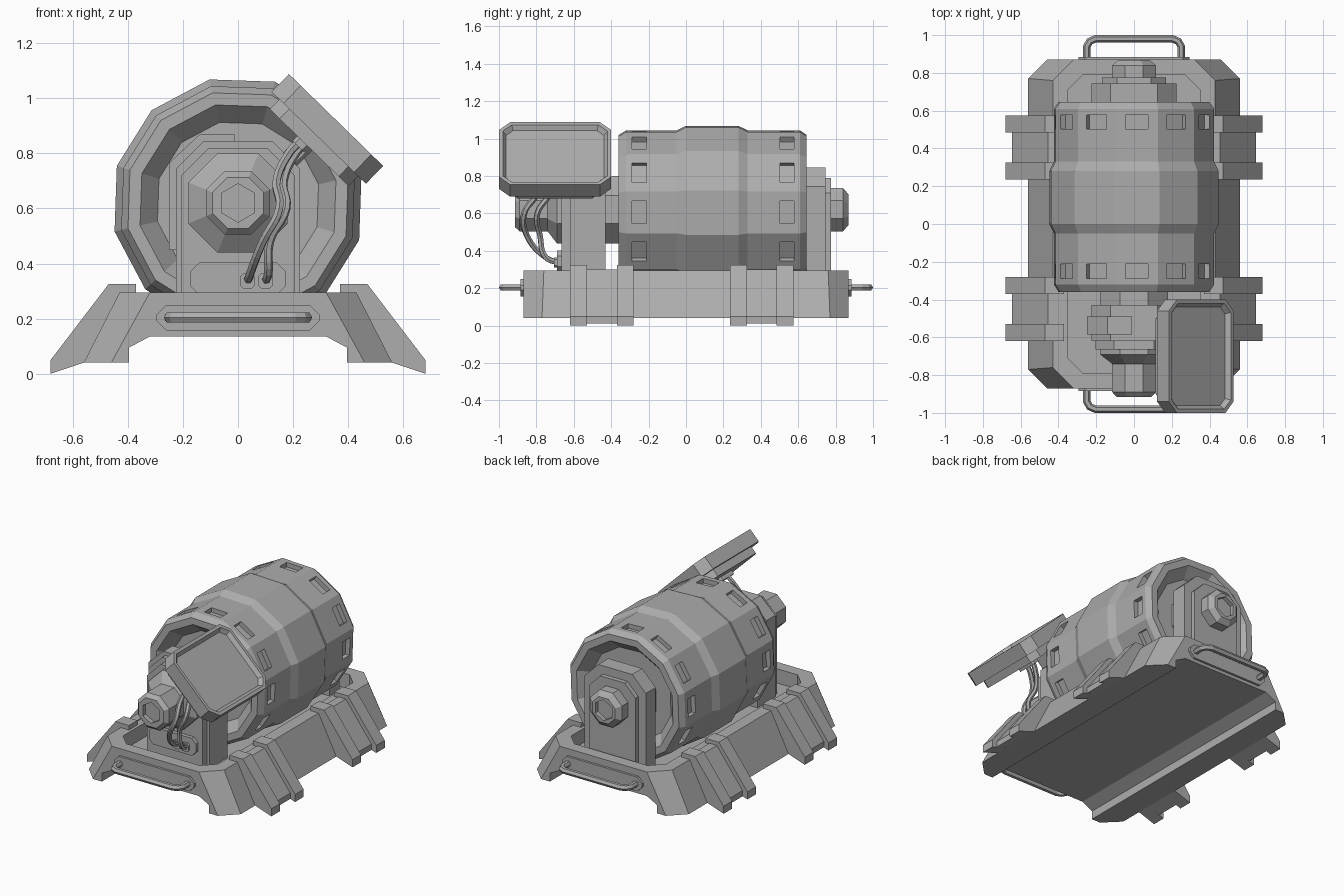
import bpy, bmesh, math
from mathutils import Matrix, Vector

if "Cube" in bpy.data.objects:
    bpy.data.objects.remove(bpy.data.objects["Cube"], do_unlink=True)

GREY = bpy.data.materials.new("plain_grey")
GREY.use_nodes = True
COLOUR = (0.42, 0.42, 0.42, 1)
GREY.diffuse_color = COLOUR
GREY.node_tree.nodes["Principled BSDF"].inputs["Base Color"].default_value = COLOUR

AXIS_Z = 0.62
FRONT = Matrix.Rotation(math.pi / 2, 4, 'X')   # local x,y,z -> x, z, -y


def finish(name, bm, matrix=None):
    if matrix is not None:
        bm.transform(matrix)
    bmesh.ops.recalc_face_normals(bm, faces=bm.faces)
    mesh = bpy.data.meshes.new(name)
    bm.to_mesh(mesh)
    bm.free()
    mesh.materials.append(GREY)
    ob = bpy.data.objects.new(name, mesh)
    bpy.context.collection.objects.link(ob)
    return ob


def loft(name, rings, matrix=None, insets=()):
    """Skin equal-length rings of points, cap both ends, then inset the last cap."""
    bm = bmesh.new()
    rows = [[bm.verts.new(p) for p in ring] for ring in rings]
    n = len(rows[0])
    for a, b in zip(rows, rows[1:]):
        for i in range(n):
            bm.faces.new((a[i], a[(i + 1) % n], b[(i + 1) % n], b[i]))
    bm.faces.new(rows[0][::-1])
    cap = bm.faces.new(rows[-1])
    bmesh.ops.recalc_face_normals(bm, faces=bm.faces)
    for thickness, depth in insets:
        bmesh.ops.inset_region(bm, faces=[cap], thickness=thickness, depth=depth)
    return finish(name, bm, matrix)


def prism(name, pts, z0, z1, matrix=None, insets=()):
    return loft(name, [[(x, y, z) for x, y in pts] for z in (z0, z1)], matrix, insets)


def slab(name, pts, y0, y1):
    """Profile in x,z extruded along y."""
    return prism(name, pts, -y1, -y0, FRONT)


def octagon(hx, hy, c, cx=0, cy=0):
    quarter = [(hx, hy - c), (hx - c, hy)]
    out = quarter + [(-x, y) for x, y in quarter[::-1]]
    out += [(-x, -y) for x, y in out]
    return [(cx + x, cy + y) for x, y in out]


def lathe(name, profile, sides, turn=0.0):
    """Profile of (radius, y) turned about the drum axis."""
    angles = [turn + math.tau * (i + 0.5) / sides for i in range(sides)]
    rings = [[(r * math.cos(a), y, AXIS_Z + r * math.sin(a)) for a in angles] for r, y in profile]
    return loft(name, rings)


def cut(ob, cutter):
    mod = ob.modifiers.new("cut", 'BOOLEAN')
    mod.operation, mod.solver, mod.object = 'DIFFERENCE', 'EXACT', cutter
    deps = bpy.context.evaluated_depsgraph_get()
    mesh = bpy.data.meshes.new_from_object(ob.evaluated_get(deps))
    ob.modifiers.clear()
    ob.data = mesh
    bpy.data.objects.remove(cutter, do_unlink=True)


def tube(name, points, radius, smooth=True):
    cu = bpy.data.curves.new(name, 'CURVE')
    cu.dimensions, cu.bevel_depth, cu.bevel_resolution = '3D', radius, 1
    cu.resolution_u, cu.use_fill_caps = 5, True
    sp = cu.splines.new('BEZIER' if smooth else 'POLY')
    if smooth:
        sp.bezier_points.add(len(points) - 1)
        for bp, p in zip(sp.bezier_points, points):
            bp.co, bp.handle_left_type, bp.handle_right_type = p, 'AUTO', 'AUTO'
    else:
        sp.points.add(len(points) - 1)
        for q, p in zip(sp.points, points):
            q.co = (*p, 1)
    tmp = bpy.data.objects.new(name + "_path", cu)
    bpy.context.collection.objects.link(tmp)
    deps = bpy.context.evaluated_depsgraph_get()
    mesh = bpy.data.meshes.new_from_object(tmp.evaluated_get(deps))
    bpy.data.objects.remove(tmp, do_unlink=True)
    bm = bmesh.new()
    bm.from_mesh(mesh)
    for f in bm.faces:
        f.smooth = False
    return finish(name, bm)


# Base tray: tapered octagon with a pocket above and a channel below
lower, upper = octagon(0.56, 0.87, 0.1), octagon(0.43, 0.87, 0.11)
base = loft("base_tray", [[(x, y, 0.04) for x, y in lower], [(x, y, 0.295) for x, y in upper]])
cut(base, prism("pocket", octagon(0.35, 0.79, 0.08), 0.2, 0.4))
channel = [(0.395, -0.1), (0.395, 0.095), (0.32, 0.135)]
cut(base, slab("channel", channel + [(-x, z) for x, z in channel[::-1]], -1, 1))

# Feet: two raised pads with a lower band between them
pad = [(0.37, 0.325), (0.47, 0.325), (0.68, 0.05), (0.68, 0), (0.56, 0.04), (0.5, 0.04), (0.37, 0.27)]
band = [(0.4, 0.3), (0.455, 0.3), (0.645, 0.05), (0.645, 0.012), (0.56, 0.04), (0.5, 0.04), (0.4, 0.24)]
for end, yc in (("front", -0.45), ("back", 0.405)):
    for side, s in (("left", 1), ("right", -1)):
        for label, pts, y0, y1 in (("pad_a", pad, -0.17, -0.08), ("band", band, -0.08, 0.08),
                                   ("pad_b", pad, 0.08, 0.17)):
            slab(f"{end}_{side}_foot_{label}", [(s * x, z) for x, z in pts], yc + y0, yc + y1)

# Handles on both ends, each on a shallow backing plate
for end, s in (("front", -1), ("back", 1)):
    slab(end + "_handle_plate", octagon(0.295, 0.047, 0.035, 0, 0.203), *sorted((s * 0.86, s * 0.885)))
    half = [(0.25, 0.87), (0.25, 0.94), (0.235, 0.967), (0.205, 0.98)]
    path = half + [(-x, y) for x, y in half[::-1]]
    tube(end + "_handle", [(x, s * y, 0.204) for x, y in path], 0.02, smooth=False)

# Drum: twelve sides, wider middle, dished ends, slots near both rims
TURN = math.radians(-2)
drum = lathe("drum", [(0.3, -0.29), (0.365, -0.36), (0.41, -0.36), (0.435, -0.32), (0.435, -0.05),
                      (0.46, 0), (0.46, 0.28), (0.435, 0.33), (0.435, 0.61), (0.41, 0.645),
                      (0.365, 0.645), (0.3, 0.575)], 12, TURN)
bm = bmesh.new()
for yc in (-0.25, 0.54):
    for i in range(12):
        spin = Matrix.Rotation(TURN + i * math.tau / 12, 4, Vector((0, -1, 0)))
        bmesh.ops.create_cube(bm, size=1, matrix=Matrix.Translation((0, yc, AXIS_Z)) @ spin
                              @ Matrix.Translation((0.42, 0, 0)) @ Matrix.Diagonal((0.06, 0.075, 0.12, 1)))
cut(drum, finish("slot_cutters", bm))


# Supports: stepped upright plates holding the drum
def upright(name, hw, top, c, y0, y1):
    side = [(hw, 0.19), (hw, top - c), (hw - c, top)]
    return slab(name, side + [(-x, z) for x, z in side[::-1]], y0, y1)


upright("front_support", 0.225, 0.845, 0.1, -0.62, -0.43)
upright("front_support_face", 0.205, 0.82, 0.1, -0.665, -0.62)
upright("back_support", 0.225, 0.845, 0.1, 0.64, 0.745)
upright("back_support_face", 0.17, 0.79, 0.08, 0.745, 0.775)
lathe("front_collar", [(0.195, -0.44), (0.195, -0.28)], 8)
lathe("back_collar", [(0.195, 0.56), (0.195, 0.65)], 8)

# Shaft ends with hexagonal sockets
hexagon = [(0.07 * math.sin(i * math.pi / 3), AXIS_Z + 0.07 * math.cos(i * math.pi / 3)) for i in range(6)]
front_shaft = lathe("front_shaft", [(0.195, -0.65), (0.195, -0.69), (0.125, -0.74), (0.125, -0.89),
                                    (0.1, -0.915)], 8)
cut(front_shaft, slab("socket", hexagon, -1, -0.885))
back_shaft = lathe("back_shaft", [(0.125, 0.76), (0.125, 0.84), (0.09, 0.868)], 8)
cut(back_shaft, slab("socket", hexagon, 0.84, 1))

# Strap wrapped over one shoulder of the front support
slab("support_strap", [(-0.01, 0.868), (-0.14, 0.868), (-0.25, 0.765), (-0.25, 0.45), (-0.22, 0.45),
                       (-0.22, 0.75), (-0.125, 0.84), (-0.01, 0.84)], -0.585, -0.49)

# Connector panel and cables
slab("connector_panel", octagon(0.172, 0.058, 0.03, 0, 0.345), -0.69, -0.66)
for label, x, dx, dy in (("right", 0.035, 0, 0), ("left", 0.1, 0.025, 0.07)):
    slab(label + "_socket", octagon(0.027, 0.027, 0.011, x, 0.337), -0.705, -0.68)
    tube(label + "_cable", [(x, -0.68, 0.335), (x + 0.01, -0.75, 0.365), (0.09 + dx, -0.85 + dy, 0.48),
                            (0.15 + dx, -0.865 + dy, 0.6), (0.14 + dx, -0.8 + dy, 0.7),
                            (0.185 + dx, -0.76 + dy, 0.8), (0.22 + dx, -0.75 + dy, 0.84)], 0.016)

# Tilted display on an arm
tilt = Matrix.Translation((0.356, -0.7, 0.921)) @ Matrix.Rotation(math.radians(44.3), 4, 'Y')
prism("display_frame", octagon(0.239, 0.3, 0.06), -0.09, 0, tilt, ((0.022, 0), (0.02, -0.025)))
prism("display_back", octagon(0.2, 0.25, 0.05), -0.14, -0.09, tilt)
prism("display_arm", octagon(0.035, 0.06, 0.012, -0.02, 0.14), -0.28, -0.13, tilt)
prism("cable_port", octagon(0.03, 0.07, 0.012, -0.03, -0.03), -0.165, -0.13, tilt)
